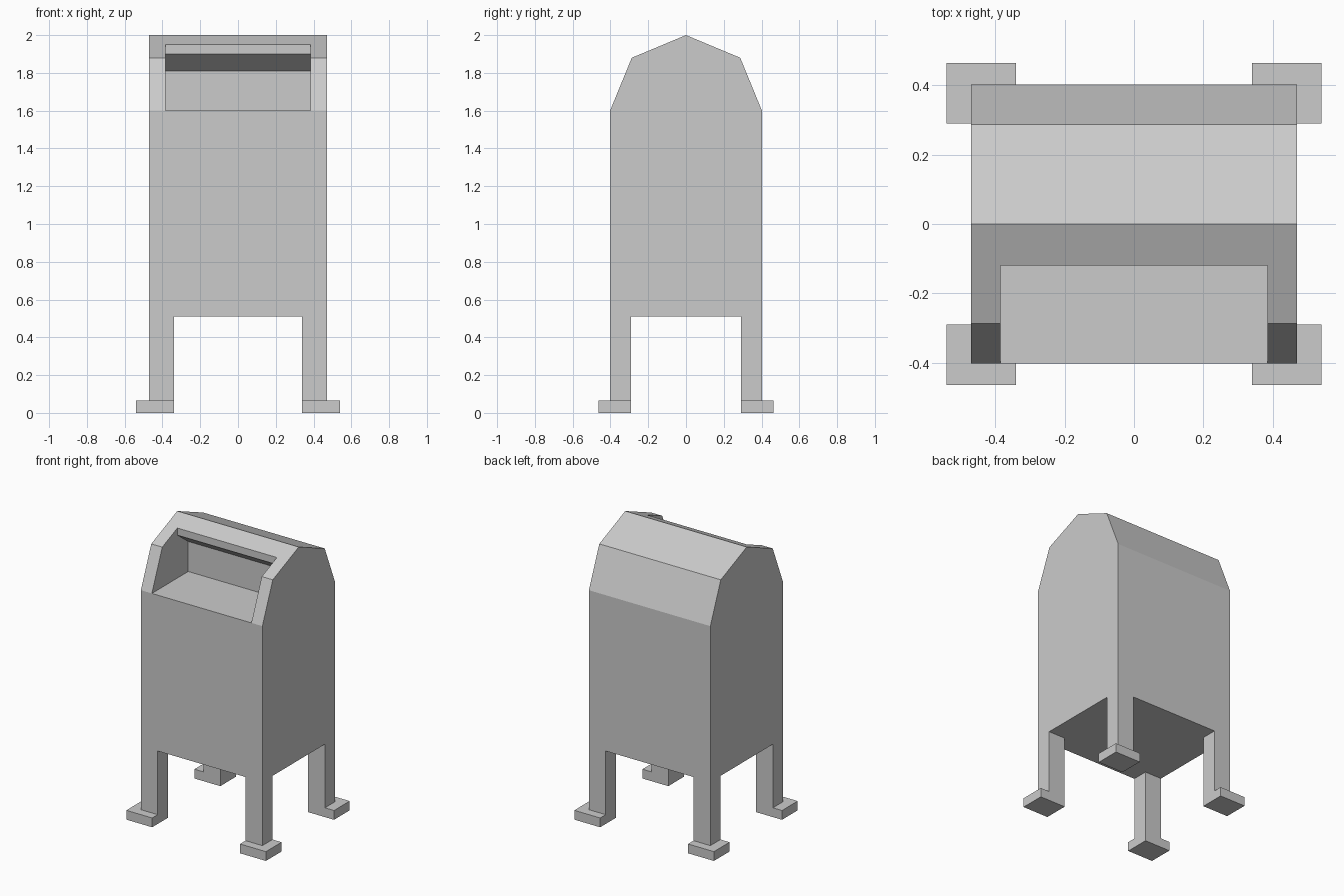
import bpy, bmesh

if "Cube" in bpy.data.objects:
    bpy.data.objects.remove(bpy.data.objects["Cube"])


def prism(name, profile, x0, x1):
    """Extrude a (y, z) outline along x from x0 to x1."""
    bm = bmesh.new()
    face = bm.faces.new([bm.verts.new((x0, y, z)) for y, z in profile])
    ext = bmesh.ops.extrude_face_region(bm, geom=[face])
    moved = [v for v in ext["geom"] if isinstance(v, bmesh.types.BMVert)]
    bmesh.ops.translate(bm, verts=moved, vec=(x1 - x0, 0, 0))
    bmesh.ops.recalc_face_normals(bm, faces=bm.faces)
    mesh = bpy.data.meshes.new(name)
    bm.to_mesh(mesh)
    bm.free()
    obj = bpy.data.objects.new(name, mesh)
    bpy.context.collection.objects.link(obj)
    return obj


def box(name, x0, x1, y0, y1, z0, z1):
    return prism(name, [(y0, z0), (y1, z0), (y1, z1), (y0, z1)], x0, x1)


def cut(target, cutter):
    """Subtract the cutter, bake the result and discard the cutter."""
    cutter.hide_render = True
    mod = target.modifiers.new("cut", "BOOLEAN")
    mod.operation = "DIFFERENCE"
    mod.solver = "EXACT"
    mod.object = cutter
    bpy.context.view_layer.objects.active = target
    bpy.ops.object.modifier_apply(modifier=mod.name)
    bpy.data.objects.remove(cutter)


FOOT_TOP = 0.065
LEG_TOP = 0.51
LEG_X, LEG_Y = 0.34, 0.29      # inner faces of the legs

# Cabinet with faceted roof, running down to the feet
half = [(0.402, FOOT_TOP), (0.402, 1.6), (0.287, 1.88)]
outline = half + [(0, 2.0)] + [(-y, z) for y, z in reversed(half)]
cabinet = prism("cabinet_with_legs", outline, -0.47, 0.47)

# Openings between the legs, front to back and side to side
cut(cabinet, box("leg_gap_front", -LEG_X, LEG_X, -1, 1, -0.5, LEG_TOP))
cut(cabinet, box("leg_gap_side", -1, 1, -LEG_Y, LEG_Y, -0.5, LEG_TOP))

# Deposit recess with flat shelf, back wall and sloped overhang
recess = [(-0.7, 1.6), (0, 1.6), (0, 1.81), (-0.12, 1.90), (-0.12, 2.3), (-0.7, 2.3)]
cut(cabinet, prism("recess_cutter", recess, -0.385, 0.385))

# Foot plates, mirrored to all four corners
feet = box("feet", LEG_X, 0.54, LEG_Y, 0.463, 0, FOOT_TOP)
mirror = feet.modifiers.new("corners", "MIRROR")
mirror.use_axis = (True, True, False)
